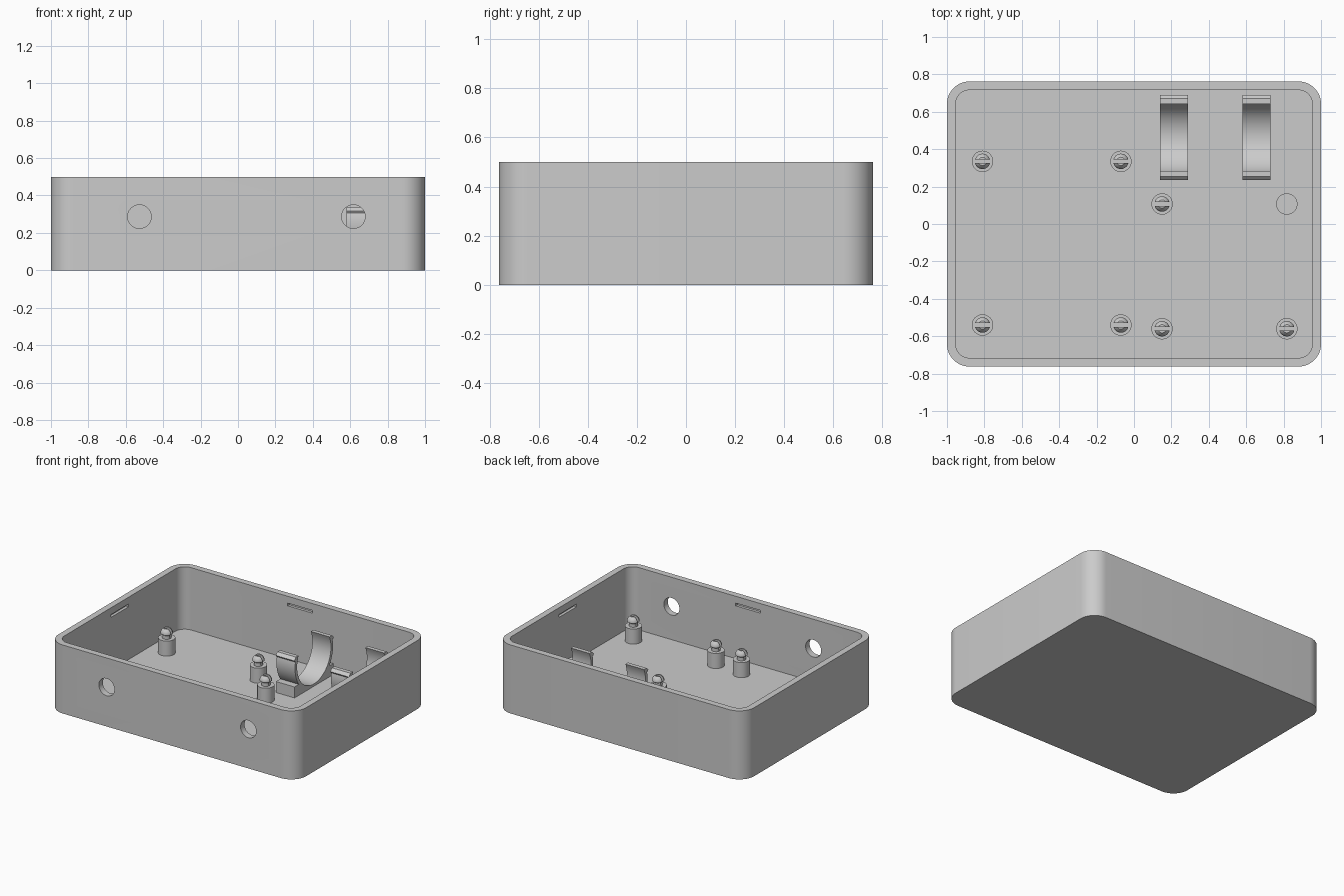
import bpy, bmesh, math
from mathutils import Vector

if "Cube" in bpy.data.objects:
    bpy.data.objects.remove(bpy.data.objects["Cube"], do_unlink=True)

grey = bpy.data.materials.new("plain grey")
grey.use_nodes = True
colour = (0.6, 0.6, 0.6, 1)
grey.diffuse_color = colour
grey.node_tree.nodes["Principled BSDF"].inputs["Base Color"].default_value = colour

FLOOR, HEIGHT, WALL = 0.045, 0.5, 0.046
HALF_X, HALF_Y = 1.0, 0.762


def prism(name, points, direction):
    """Extrude a closed outline of 3D points along a direction."""
    bm = bmesh.new()
    face = bm.faces.new([bm.verts.new(p) for p in points])
    ext = bmesh.ops.extrude_face_region(bm, geom=[face])
    moved = [g for g in ext["geom"] if isinstance(g, bmesh.types.BMVert)]
    bmesh.ops.translate(bm, verts=moved, vec=Vector(direction))
    bmesh.ops.recalc_face_normals(bm, faces=bm.faces)
    mesh = bpy.data.meshes.new(name)
    bm.to_mesh(mesh)
    bm.free()
    mesh.materials.append(grey)
    obj = bpy.data.objects.new(name, mesh)
    bpy.context.collection.objects.link(obj)
    return obj


def arc(cx, cy, r, start, end, steps):
    angles = [math.radians(start + (end - start) * i / steps) for i in range(steps + 1)]
    return [(cx + r * math.cos(a), cy + r * math.sin(a)) for a in angles]


def rounded_box(name, hx, hy, r, z0, z1):
    outline = []
    for k, (sx, sy) in enumerate([(1, 1), (-1, 1), (-1, -1), (1, -1)]):
        outline += arc(sx * (hx - r), sy * (hy - r), r, 90 * k, 90 * k + 90, 12)
    return prism(name, [(x, y, z0) for x, y in outline], (0, 0, z1 - z0))


def box(name, cx, cy, cz, sx, sy, sz):
    pts = [(cx + i * sx / 2, cy + j * sy / 2, cz - sz / 2)
           for i, j in [(-1, -1), (1, -1), (1, 1), (-1, 1)]]
    return prism(name, pts, (0, 0, sz))


def cut(target, cutter):
    mod = target.modifiers.new("cut", "BOOLEAN")
    mod.operation = "DIFFERENCE"
    mod.solver = "EXACT"
    mod.object = cutter
    activate(target)
    bpy.ops.object.modifier_apply(modifier=mod.name)
    bpy.data.objects.remove(cutter, do_unlink=True)


def activate(obj):
    bpy.ops.object.select_all(action="DESELECT")
    obj.select_set(True)
    bpy.context.view_layer.objects.active = obj


def smooth(obj):
    activate(obj)
    bpy.ops.object.shade_smooth_by_angle(angle=math.radians(30))


def lathe(name, profile, x, y, steps=32):
    """Revolve (radius, z) points about a vertical axis; ends are capped."""
    bm = bmesh.new()
    rings = [[bm.verts.new((px, py, z)) for px, py in arc(x, y, r, 0, 360, steps)[:-1]]
             for r, z in profile]
    for a, b in zip(rings, rings[1:]):
        for i in range(steps):
            j = (i + 1) % steps
            bm.faces.new((a[i], a[j], b[j], b[i]))
    bm.faces.new(rings[0][::-1])
    bm.faces.new(rings[-1])
    mesh = bpy.data.meshes.new(name)
    bm.to_mesh(mesh)
    bm.free()
    mesh.materials.append(grey)
    obj = bpy.data.objects.new(name, mesh)
    bpy.context.collection.objects.link(obj)
    return obj


# Open tray with rounded corners
case = rounded_box("case", HALF_X, HALF_Y, 0.12, 0, HEIGHT)
cut(case, rounded_box("cavity", HALF_X - WALL, HALF_Y - WALL, 0.075, FLOOR, HEIGHT + 0.1))

# Two round cable holes through the front wall
for x in (-0.527, 0.617):
    ring = arc(x, 0.287, 0.063, 0, 360, 40)[:-1]
    cut(case, prism("hole", [(px, -0.9, pz) for px, pz in ring], (0, 0.3, 0)))

# Lid catch grooves inside all four walls
for s in (-1, 1):
    cut(case, box("groove", 0, s * (HALF_Y - WALL), 0.44, 0.2, 0.04, 0.02))
    cut(case, box("groove", s * (HALF_X - WALL), 0, 0.44, 0.04, 0.2, 0.02))
smooth(case)

# Circuit board posts, most topped by a split snap pin
POST_TOP = 0.155
posts = [(-0.81, 0.335), (-0.07, 0.335), (-0.81, -0.54), (-0.07, -0.54),
         (0.15, 0.107), (0.15, -0.56), (0.817, -0.56)]
pin = [(0.03, POST_TOP - 0.005), (0.03, 0.18), (0.041, 0.188), (0.041, 0.198),
       (0.034, 0.213), (0.022, 0.225)]
for i, (x, y) in enumerate(posts + [(0.817, 0.107)], 1):
    post = lathe(f"post_{i}", [(0.057, FLOOR - 0.005), (0.057, POST_TOP)], x, y)
    smooth(post)
    if i <= len(posts):
        peg = lathe(f"snap_pin_{i}", pin, x, y)
        cut(peg, box("slot", x, y, POST_TOP + 0.055, 0.2, 0.02, 0.1))
        smooth(peg)

# Pair of battery clips: open ring with flared lips on a block
CY, CZ, R_IN, R_OUT = 0.4625, 0.257, 0.195, 0.219
BLOCK_TOP, BLOCK_HALF = 0.125, 0.225
TIP = 24
foot = math.degrees(math.asin((BLOCK_TOP - CZ) / R_OUT))
half = arc(0, CZ, R_IN, -90, TIP, 20)
lip_z = half[-1][1]
half += [(0.208, lip_z), (0.228, lip_z - 0.02), (0.222, lip_z - 0.03)]
half += arc(0, CZ, R_OUT, 14, foot, 12)
half += [(BLOCK_HALF, BLOCK_TOP), (BLOCK_HALF, FLOOR - 0.005)]
profile = half + [(-y, z) for y, z in reversed(half[1:])]
for i, x in enumerate((0.14, 0.58), 1):
    clip = prism(f"battery_clip_{i}", [(x, CY + y, z) for y, z in profile], (0.15, 0, 0))
    smooth(clip)
